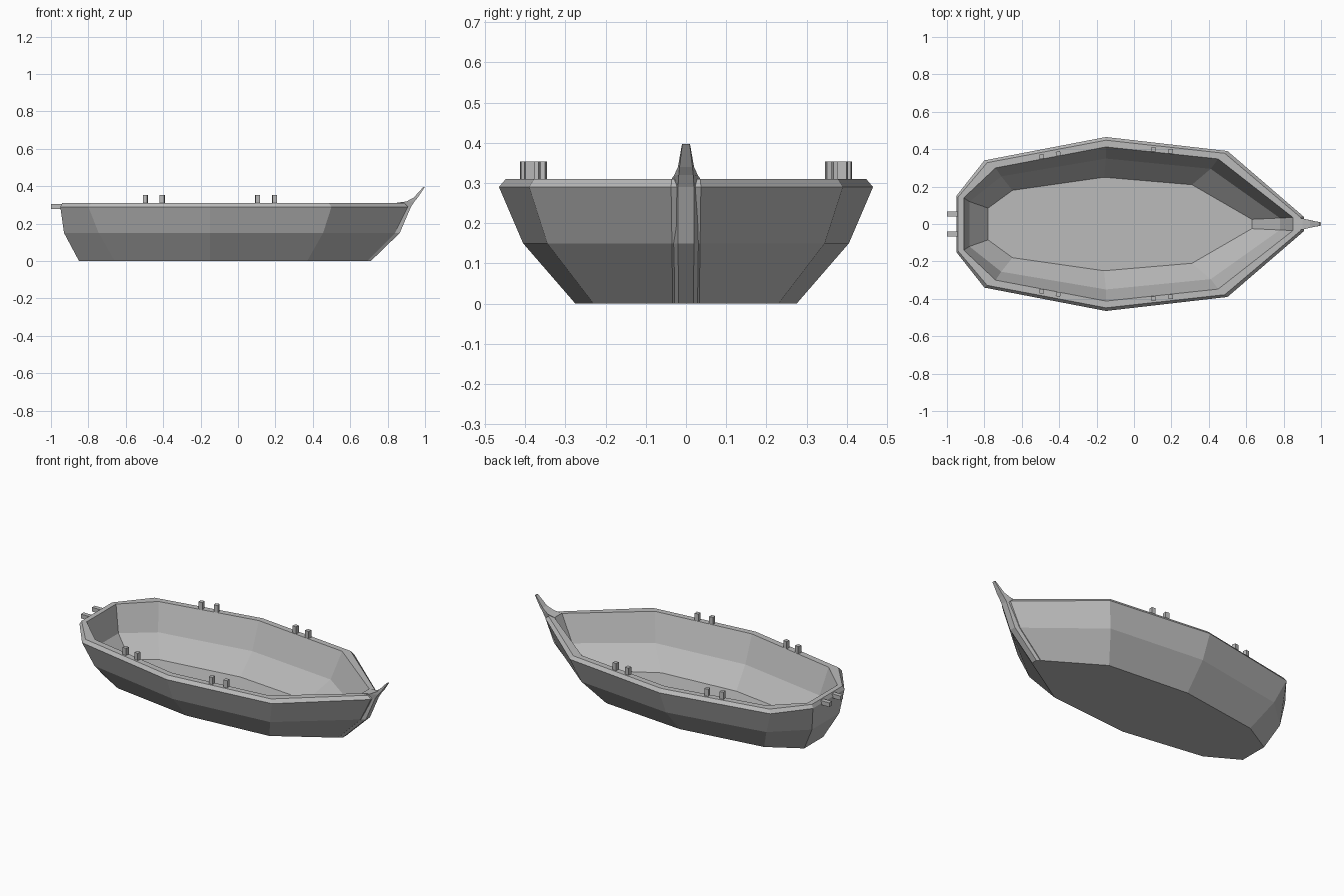
import bpy, bmesh
from mathutils import Matrix, Vector

cube = bpy.data.objects.get("Cube")
if cube:
    bpy.data.objects.remove(cube, do_unlink=True)

grey = bpy.data.materials.new("weathered grey")
grey.use_nodes = True
grey.diffuse_color = (0.5, 0.5, 0.5, 1)
grey.node_tree.nodes["Principled BSDF"].inputs["Base Color"].default_value = (0.5, 0.5, 0.5, 1)


def finish(name, bm):
    bmesh.ops.recalc_face_normals(bm, faces=bm.faces)
    mesh = bpy.data.meshes.new(name)
    bm.to_mesh(mesh)
    bm.free()
    mesh.materials.append(grey)
    obj = bpy.data.objects.new(name, mesh)
    bpy.context.collection.objects.link(obj)
    return obj


def loft(name, rings):
    """Bridge closed rings of points and cap both ends."""
    bm = bmesh.new()
    loops = [[bm.verts.new(p) for p in ring] for ring in rings]
    n = len(loops[0])
    for a, b in zip(loops, loops[1:]):
        for i in range(n):
            j = (i + 1) % n
            bm.faces.new((a[i], a[j], b[j], b[i]))
    bm.faces.new(loops[0])
    bm.faces.new(loops[-1])
    return finish(name, bm)


def outline(z, half):
    """Full deck outline from the stern-to-bow half."""
    return [(x, y, z) for x, y in half] + [(x, -y, z) for x, y in reversed(half)]


def box(name, centre, size, angle=0):
    bm = bmesh.new()
    bmesh.ops.create_cube(bm, size=1)
    bm.transform(Matrix.Translation(centre) @ Matrix.Rotation(angle, 4, 'Z')
                 @ Matrix.Diagonal((*size, 1)))
    return finish(name, bm)


# Open hull: outside up to the bevelled rim, then down the inside to the floor
loft("hull", [
    outline(0, [(-.85, .09), (-.66, .20), (-.15, .275), (.37, .23), (.69, .033)]),
    outline(.15, [(-.93, .13), (-.745, .30), (-.15, .405), (.455, .345), (.84, .035)]),
    outline(.29, [(-.95, .15), (-.80, .34), (-.15, .465), (.50, .39), (.91, .037)]),
    outline(.31, [(-.94, .145), (-.785, .328), (-.15, .448), (.485, .378), (.89, .036)]),
    outline(.31, [(-.91, .14), (-.74, .30), (-.15, .412), (.45, .348), (.85, .035)]),
    outline(.15, [(-.88, .12), (-.71, .255), (-.15, .35), (.41, .295), (.78, .032)]),
    outline(.03, [(-.78, .085), (-.65, .18), (-.16, .25), (.31, .21), (.63, .025)]),
])

# Stem post sweeping up to the pointed prow:
# inner x, inner z, inner half width, outer x, outer z, outer half width
stem = [
    (.68, 0, .033, .71, 0, .018),
    (.83, .15, .035, .865, .15, .02),
    (.85, .312, .035, .925, .29, .02),
    (.90, .318, .03, .945, .32, .018),
    (.94, .34, .02, .962, .34, .016),
    (.992, .397, .01, 1.0, .397, .009),
]
loft("stem_post", [[(xi, -wi, zi), (xi, wi, zi), (xo, wo, zo), (xo, -wo, zo)]
                   for xi, zi, wi, xo, zo, wo in stem])

# Pairs of oar pins standing on the rim
for side, s in (("left", 1), ("right", -1)):
    for row, pins, slope in (("stern", ((-.495, .36), (-.405, .376)), .18),
                             ("bow", ((.105, .399), (.195, .389)), -.11)):
        for i, (x, y) in enumerate(pins):
            box(f"oar_pin_{side}_{row}_{i + 1}", Vector((x, s * y, .329)),
                (.024, .024, .048), s * slope)

# Rudder mounts on the transom
for name, y in (("left", .053), ("right", -.053)):
    box(f"rudder_mount_{name}", Vector((-.965, y, .292)), (.07, .026, .025))
